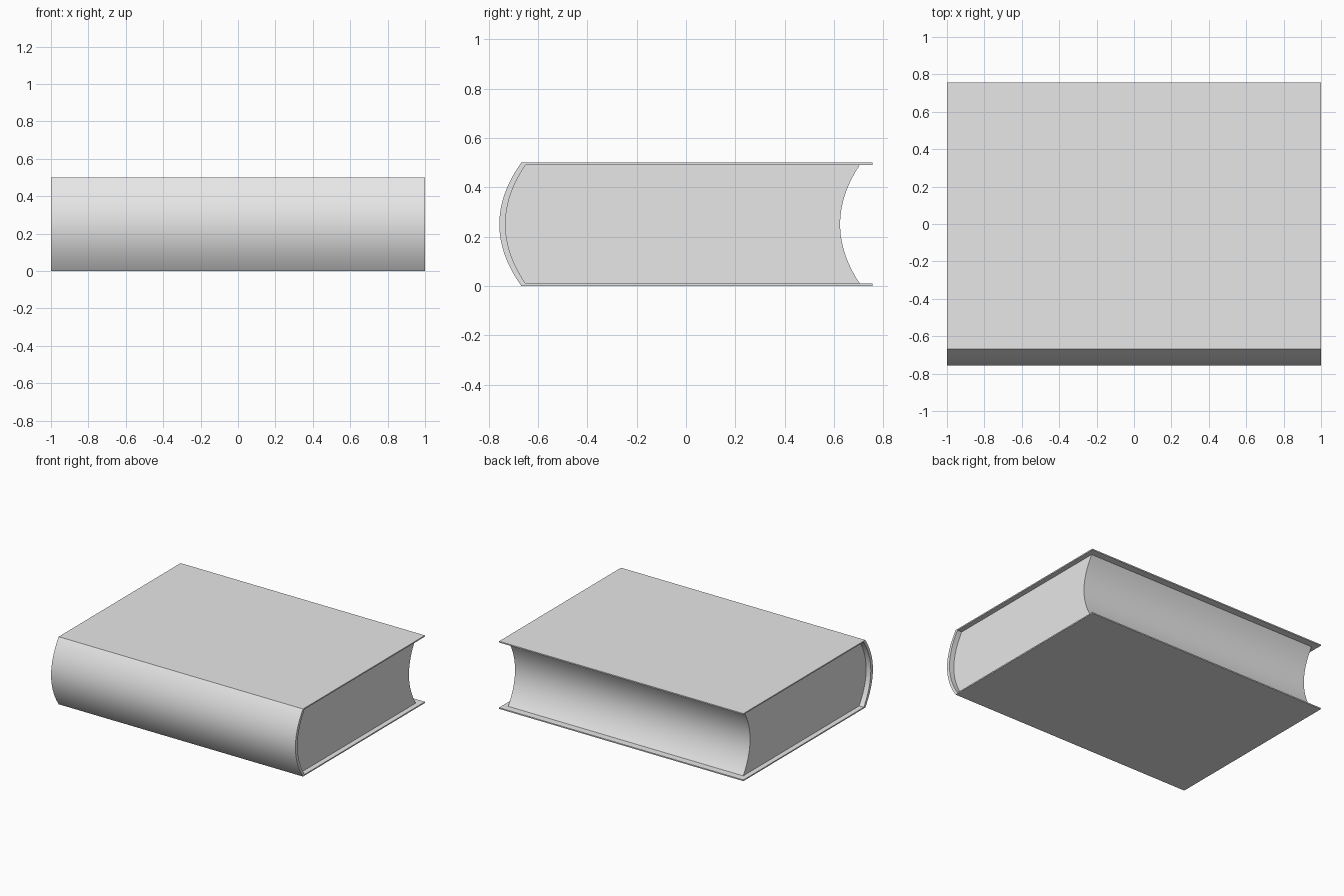
import bpy
import bmesh

HEIGHT = 0.5
COVER = 0.009          # board thickness
HALF_DEPTH = 0.757
SEGMENTS = 32

if "Cube" in bpy.data.objects:
    bpy.data.objects.remove(bpy.data.objects["Cube"], do_unlink=True)

grey = bpy.data.materials.new("light grey")
grey.use_nodes = True
grey.diffuse_color = (0.8, 0.8, 0.8, 1)
grey.node_tree.nodes["Principled BSDF"].inputs["Base Color"].default_value = (0.8, 0.8, 0.8, 1)


def bow(y_end, y_mid, z_low, z_high):
    """Bowed edge as (y, z) points, running upwards."""
    points = []
    for i in range(SEGMENTS + 1):
        t = i / SEGMENTS
        s = 2 * t - 1
        points.append((y_end + (y_mid - y_end) * (1 - s * s), z_low + (z_high - z_low) * t))
    return points


def extrude_profile(name, profile, half_width):
    """Solid made by sweeping a (y, z) outline along x."""
    bm = bmesh.new()
    face = bm.faces.new([bm.verts.new((-half_width, y, z)) for y, z in profile])
    swept = bmesh.ops.extrude_face_region(bm, geom=[face])["geom"]
    verts = [v for v in swept if isinstance(v, bmesh.types.BMVert)]
    bmesh.ops.translate(bm, verts=verts, vec=(2 * half_width, 0, 0))
    bmesh.ops.recalc_face_normals(bm, faces=bm.faces[:])
    mesh = bpy.data.meshes.new(name)
    bm.to_mesh(mesh)
    bm.free()
    mesh.materials.append(grey)
    obj = bpy.data.objects.new(name, mesh)
    bpy.context.collection.objects.link(obj)
    bpy.ops.object.select_all(action="DESELECT")
    obj.select_set(True)
    bpy.context.view_layer.objects.active = obj
    bpy.ops.object.shade_smooth_by_angle(angle=0.5)


low, high = COVER, HEIGHT - COVER
spine_outer = bow(-0.668, -HALF_DEPTH, 0, HEIGHT)
spine_inner = bow(-0.65, -0.732, low, high)
fore_edge = bow(0.705, 0.625, low, high)

# Cover: both boards and the rounded spine in one wrap
wrap = spine_outer + [(HALF_DEPTH, HEIGHT), (HALF_DEPTH, high)]
wrap += spine_inner[::-1] + [(HALF_DEPTH, low), (HALF_DEPTH, 0)]
extrude_profile("cover", wrap, 1.0)

# Page block: rounded at the spine, hollow at the fore edge, set in at both ends
extrude_profile("page_block", spine_inner + fore_edge[::-1], 0.962)
